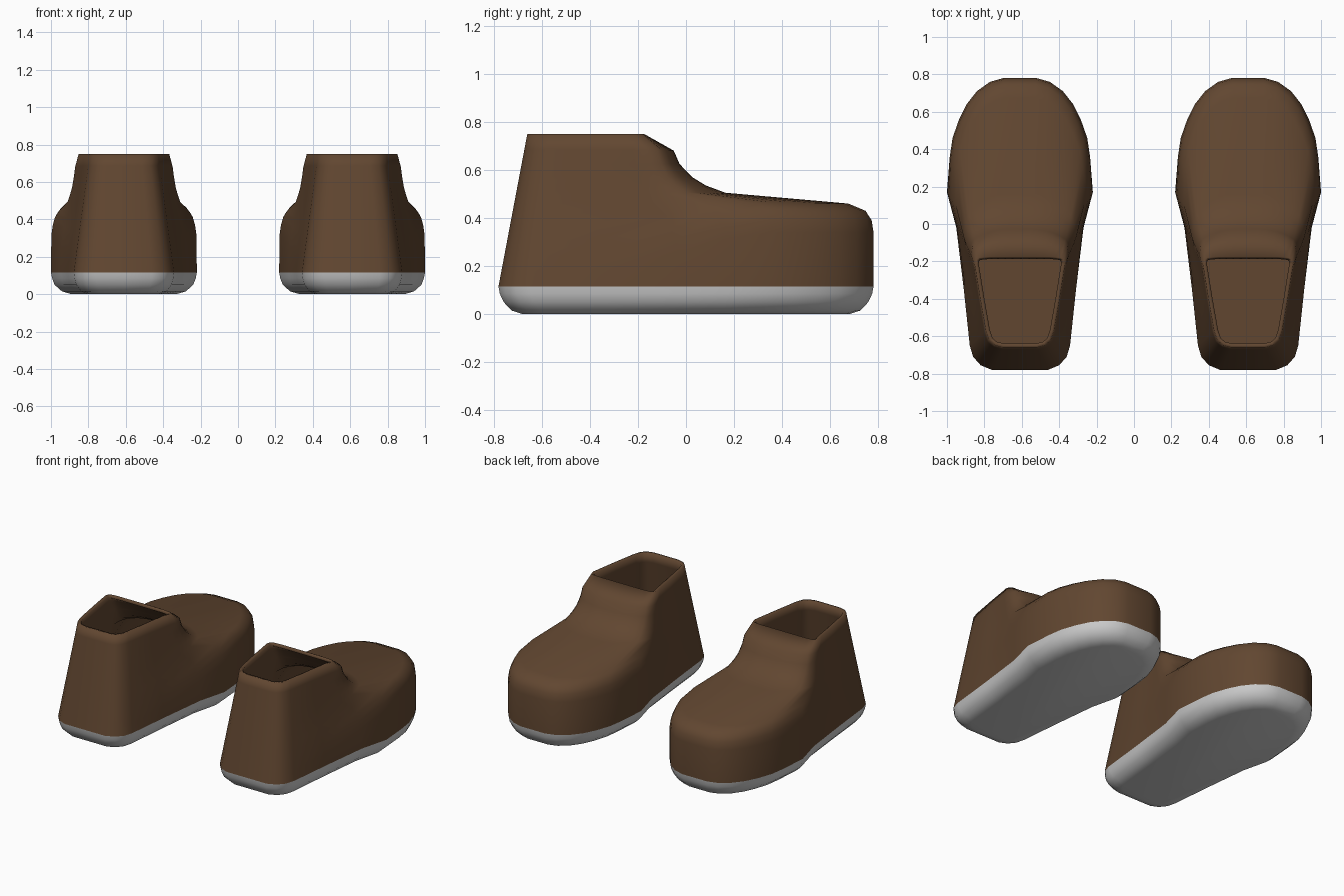
import bpy, bmesh

if "Cube" in bpy.data.objects:
    bpy.data.objects.remove(bpy.data.objects["Cube"])

# Half outlines (x, y), heel centre to toe centre: footprint and ankle opening
FOOT = [(0, -.78), (.15, -.78), (.21, -.755), (.25, -.71), (.268, -.65), (.30, -.35),
        (.34, -.02), (.39, .17), (.375, .36), (.36, .46), (.325, .56), (.285, .64),
        (.23, .71), (.16, .76), (.09, .78), (0, .78)]
RIM = [(0, -.66), (.09, -.66), (.135, -.648), (.165, -.62), (.182, -.57), (.212, -.4),
       (.236, -.25), (.242, -.215), (.235, -.19), (.22, -.18), (.19, -.177), (.16, -.175),
       (.125, -.175), (.085, -.175), (.045, -.175), (0, -.175)]
# How strongly each outline point follows the toe profile (0 = straight heel wall)
WEIGHT = [0] * 5 + [.05, .45, .85] + [1] * 8
# Toe profile: (travel in x, travel in y from footprint to rim, height)
TOE = [(0, 0, .115), (0, 0, .34), (.04, .008, .39), (.12, .035, .43), (.28, .11, .46),
       (.62, .645, .505), (.70, .73, .535), (.77, .79, .57), (.83, .845, .625),
       (.87, .87, .68), (1, 1, .75)]


def lerp(a, b, t):
    return a + (b - a) * t


def full_loop(half):
    return half + [(-x, y, z) for x, y, z in half[-2:0:-1]]


def loft(name, halves, cap_top):
    bm = bmesh.new()
    loops = [[bm.verts.new(p) for p in full_loop(h)] for h in halves]
    n = len(loops[0])
    for a, b in zip(loops, loops[1:]):
        for i in range(n):
            j = (i + 1) % n
            bm.faces.new((a[i], a[j], b[j], b[i]))
    bm.faces.new(loops[0][::-1])
    if cap_top:
        bm.faces.new(loops[-1])
    mesh = bpy.data.meshes.new(name)
    bm.to_mesh(mesh)
    bm.free()
    obj = bpy.data.objects.new(name, mesh)
    bpy.context.collection.objects.link(obj)
    return obj


def smooth(obj, degrees):
    bpy.ops.object.select_all(action='DESELECT')
    obj.select_set(True)
    bpy.context.view_layer.objects.active = obj
    bpy.ops.object.shade_smooth_by_angle(angle=degrees * 3.14159 / 180)


def upper_loops():
    halves = []
    for k, (tx, ty, tz) in enumerate(TOE):
        h = k / (len(TOE) - 1)
        halves.append([(lerp(fx, rx, lerp(h, tx, w)), lerp(fy, ry, lerp(h, ty, w)),
                        lerp(lerp(.115, .75, h), tz, w))
                       for (fx, fy), (rx, ry), w in zip(FOOT, RIM, WEIGHT)])
    return halves


brown = bpy.data.materials.new("brown_leather")
brown.diffuse_color = (.12, .062, .03, 1)
brown.use_nodes = True
brown.node_tree.nodes["Principled BSDF"].inputs["Base Color"].default_value = brown.diffuse_color

SOLE = [(.72, .87, 0), (.85, .93, .015), (.95, .972, .05), (.985, .993, .085), (1, 1, .115)]

for side, cx in (("left", -.61), ("right", .61)):
    # Sole with a rounded lower edge
    sole = loft(side + "_sole",
                [[(x * sx, y * sy, z) for x, y in FOOT] for sx, sy, z in SOLE], True)
    sole.location.x = cx
    smooth(sole, 45)
    # Hollow upper, open at the ankle
    upper = loft(side + "_upper", upper_loops(), False)
    upper.location.x = cx
    upper.data.materials.append(brown)
    smooth(upper, 50)
    shell = upper.modifiers.new("thickness", 'SOLIDIFY')
    shell.thickness = .022
    shell.offset = -1
